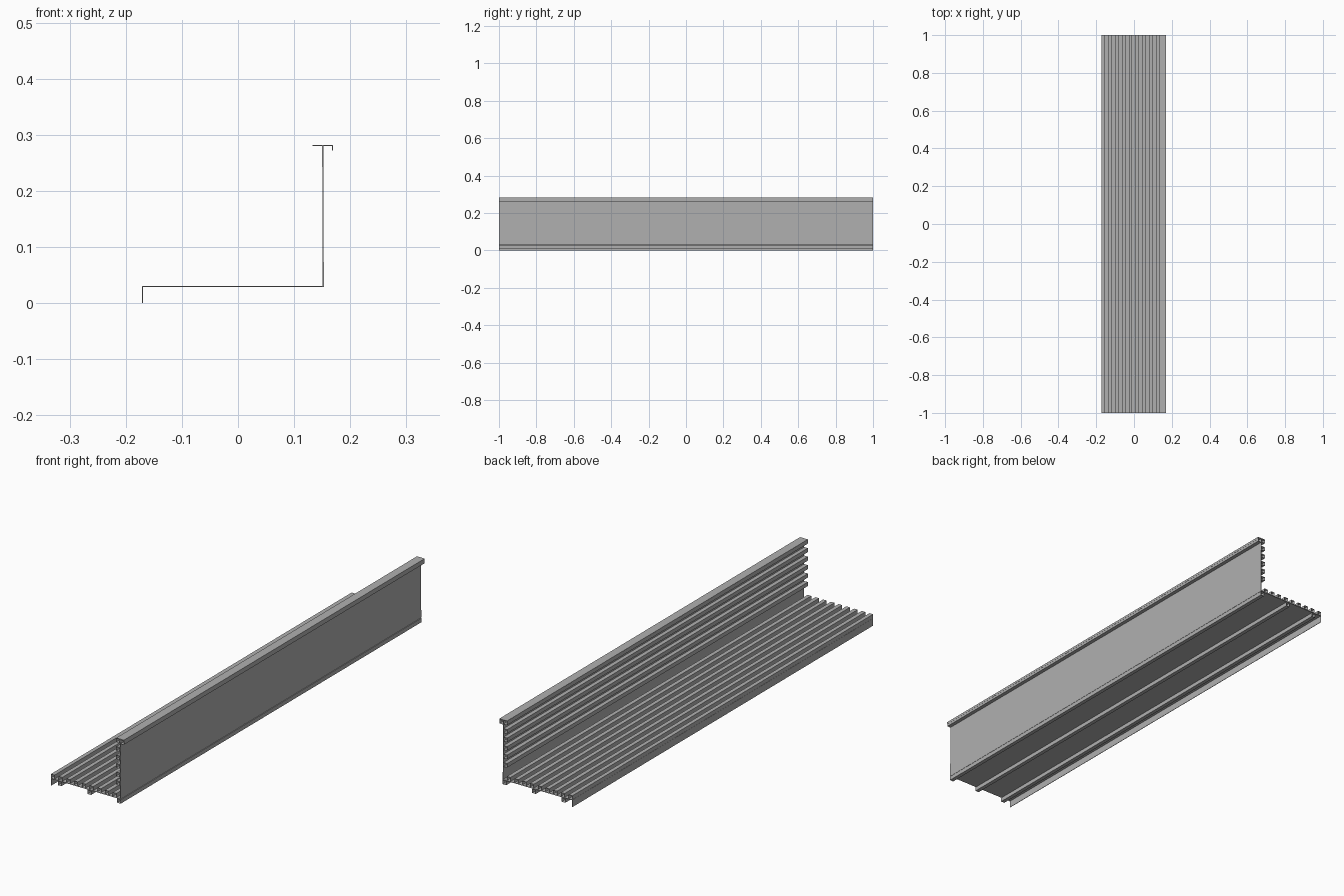
import bpy
import bmesh

cube = bpy.data.objects.get("Cube")
if cube:
    bpy.data.objects.remove(cube, do_unlink=True)

HALF = 1.0      # half the bench length
BAR = 0.0168    # width of the square tubes
SHEET = 0.002   # sheet thickness

grey = bpy.data.materials.new("grey metal")
grey.use_nodes = True
colour = (0.434, 0.434, 0.434, 1)
grey.diffuse_color = colour
grey.node_tree.nodes["Principled BSDF"].inputs["Base Color"].default_value = colour


def extrude(name, outline, capped):
    """Sweep an anticlockwise x-z outline along the full length."""
    bm = bmesh.new()
    front = [bm.verts.new((x, -HALF, z)) for x, z in outline]
    back = [bm.verts.new((x, HALF, z)) for x, z in outline]
    n = len(outline)
    for i in range(n):
        j = (i + 1) % n
        bm.faces.new((front[i], front[j], back[j], back[i]))
    if capped:
        bm.faces.new(front)
        bm.faces.new(back[::-1])
    bmesh.ops.recalc_face_normals(bm, faces=bm.faces[:])
    mesh = bpy.data.meshes.new(name)
    bm.to_mesh(mesh)
    bm.free()
    mesh.materials.append(grey)
    obj = bpy.data.objects.new(name, mesh)
    bpy.context.collection.objects.link(obj)
    return obj


def tube(name, x, z):
    """Open-ended square tube centred on (x, z)."""
    h = BAR / 2
    extrude(name, [(x - h, z - h), (x + h, z - h), (x + h, z + h), (x - h, z + h)], False)


# Seat sheet with its hanging front lip
extrude("seat_sheet", [
    (-0.171, 0), (-0.171 + SHEET, 0), (-0.171 + SHEET, 0.0285),
    (0.153, 0.0285), (0.153, 0.0305), (-0.171, 0.0305)], True)

# Slightly leaning back sheet, with a top flange and turned-down edge
extrude("back_sheet", [
    (0.151, 0.0285), (0.153, 0.0285), (0.152, 0.2797), (0.150, 0.2797)], True)
extrude("top_flange", [
    (0.133, 0.2800), (0.1675, 0.2800), (0.1675, 0.272),
    (0.169, 0.272), (0.169, 0.2815), (0.133, 0.2815)], True)

# Slats on the seat and the back
for i in range(9):
    tube(f"seat_slat_{i + 1}", -0.1625 + 0.036 * i, 0.0394)
for i in range(6):
    tube(f"back_slat_{i + 1}", 0.1413, 0.0935 + 0.0357 * i)

# Rails under the seat and behind the top edge
for i, x in enumerate((-0.130, 0.0077, 0.1455)):
    tube(f"seat_rail_{i + 1}", x, 0.0183)
tube("top_rail", 0.160, 0.270)
